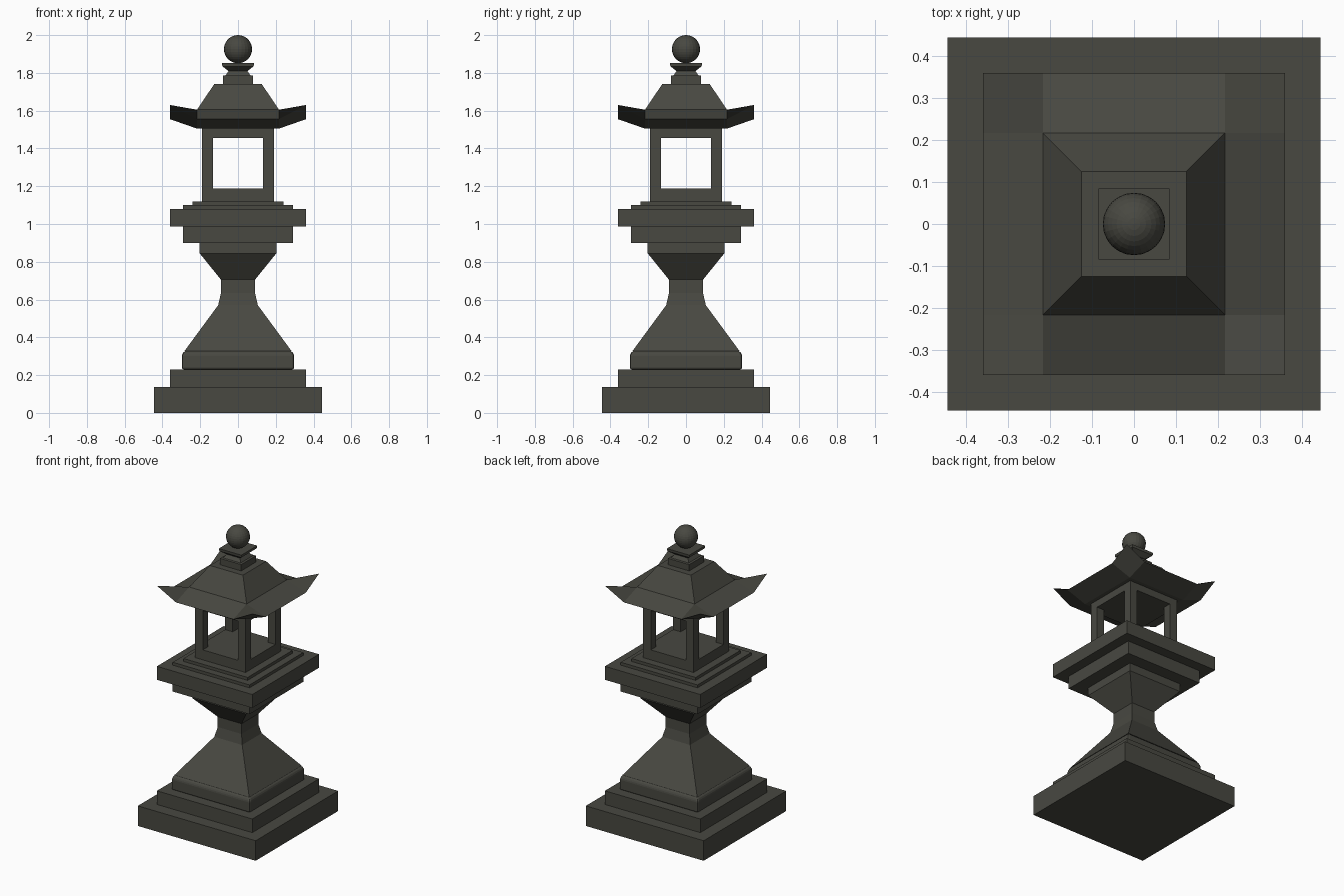
import bpy, bmesh

cube = bpy.data.objects.get("Cube")
if cube:
    bpy.data.objects.remove(cube, do_unlink=True)

stone = bpy.data.materials.new("dark stone")
stone.use_nodes = True
colour = (0.065, 0.065, 0.053, 1)
stone.diffuse_color = colour
stone.node_tree.nodes["Principled BSDF"].inputs["Base Color"].default_value = colour


def finish(name, bm):
    bmesh.ops.recalc_face_normals(bm, faces=bm.faces)
    mesh = bpy.data.meshes.new(name)
    bm.to_mesh(mesh)
    bm.free()
    mesh.materials.append(stone)
    obj = bpy.data.objects.new(name, mesh)
    bpy.context.collection.objects.link(obj)
    return obj


def square_loft(name, profile, x=0, y=0):
    """Square cross-sections stacked as (half width, height) pairs."""
    bm = bmesh.new()
    rings = [[bm.verts.new((x + sx * h, y + sy * h, z))
              for sx, sy in ((-1, -1), (1, -1), (1, 1), (-1, 1))] for h, z in profile]
    for low, high in zip(rings, rings[1:]):
        for i in range(4):
            j = (i + 1) % 4
            bm.faces.new((low[i], low[j], high[j], high[i]))
    bm.faces.new(rings[0][::-1])
    bm.faces.new(rings[-1])
    return finish(name, bm)


# Stepped base and flared pedestal
square_loft("base_slab", [(0.445, 0), (0.445, 0.137)])
square_loft("base_step", [(0.36, 0.137), (0.36, 0.23)])
foot = square_loft("pedestal_foot", [(0.297, 0.23), (0.297, 0.31), (0.283, 0.328)])
bevel = foot.modifiers.new("soft corners", "BEVEL")
bevel.width = 0.01
bevel.segments = 2
square_loft("pedestal", [(0.283, 0.328), (0.105, 0.57), (0.09, 0.635), (0.09, 0.705),
                         (0.203, 0.845), (0.203, 0.9)])

# Stepped platform
square_loft("platform_lower", [(0.29, 0.9), (0.29, 0.988)])
square_loft("platform_slab", [(0.36, 0.988), (0.36, 1.08)])
square_loft("platform_trim", [(0.29, 1.08), (0.29, 1.1)])
square_loft("platform_top", [(0.242, 1.1), (0.242, 1.12)])

# Open lamp chamber: sill, four corner posts, head
square_loft("chamber_sill", [(0.19, 1.12), (0.19, 1.188)])
for side, sx in (("left", 1), ("right", -1)):
    for end, sy in (("front", -1), ("back", 1)):
        square_loft(f"chamber_post_{end}_{side}", [(0.0285, 1.188), (0.0285, 1.456)],
                    sx * 0.1615, sy * 0.1615)
square_loft("chamber_head", [(0.19, 1.456), (0.19, 1.51)])

# Roof: upper and lower shells meet in a thin rim with raised corners
RIM, INNER = 0.36, 0.217
bm = bmesh.new()
coords = (-RIM, -INNER, INNER, RIM)


def grid_point(i, j, inner_z):
    outer = (i in (0, 3)) + (j in (0, 3))
    return bm.verts.new((coords[i], coords[j], (inner_z, 1.555, 1.63)[outer]))


for inner_z in (1.505, 1.605):
    grid = [[grid_point(i, j, inner_z) for j in range(4)] for i in range(4)]
    for i in range(3):
        for j in range(3):
            if i == j == 1 and inner_z > 1.6:
                continue
            quad = [grid[i][j], grid[i + 1][j], grid[i + 1][j + 1], grid[i][j + 1]]
            if (i + j) % 4 == 2 and i != j:  # fold these corners along the hip
                quad = quad[1:] + quad[:1]
            bm.faces.new(quad)
# Hipped crown
base = [grid[i][j] for i, j in ((1, 1), (2, 1), (2, 2), (1, 2))]
crown = [bm.verts.new((v.co.x * 0.576, v.co.y * 0.576, 1.742)) for v in base]
for i in range(4):
    j = (i + 1) % 4
    bm.faces.new((base[i], base[j], crown[j], crown[i]))
bm.faces.new(crown)
bmesh.ops.remove_doubles(bm, verts=bm.verts, dist=0.0001)
finish("roof", bm)

# Finial
square_loft("finial_block", [(0.08, 1.742), (0.08, 1.785), (0.066, 1.787), (0.05, 1.81),
                             (0.083, 1.835), (0.085, 1.853)])
bpy.ops.mesh.primitive_uv_sphere_add(segments=24, ring_count=16, radius=0.0745,
                                     location=(0, 0, 1.9255))
ball = bpy.context.object
ball.name = "finial_ball"
ball.data.materials.append(stone)
